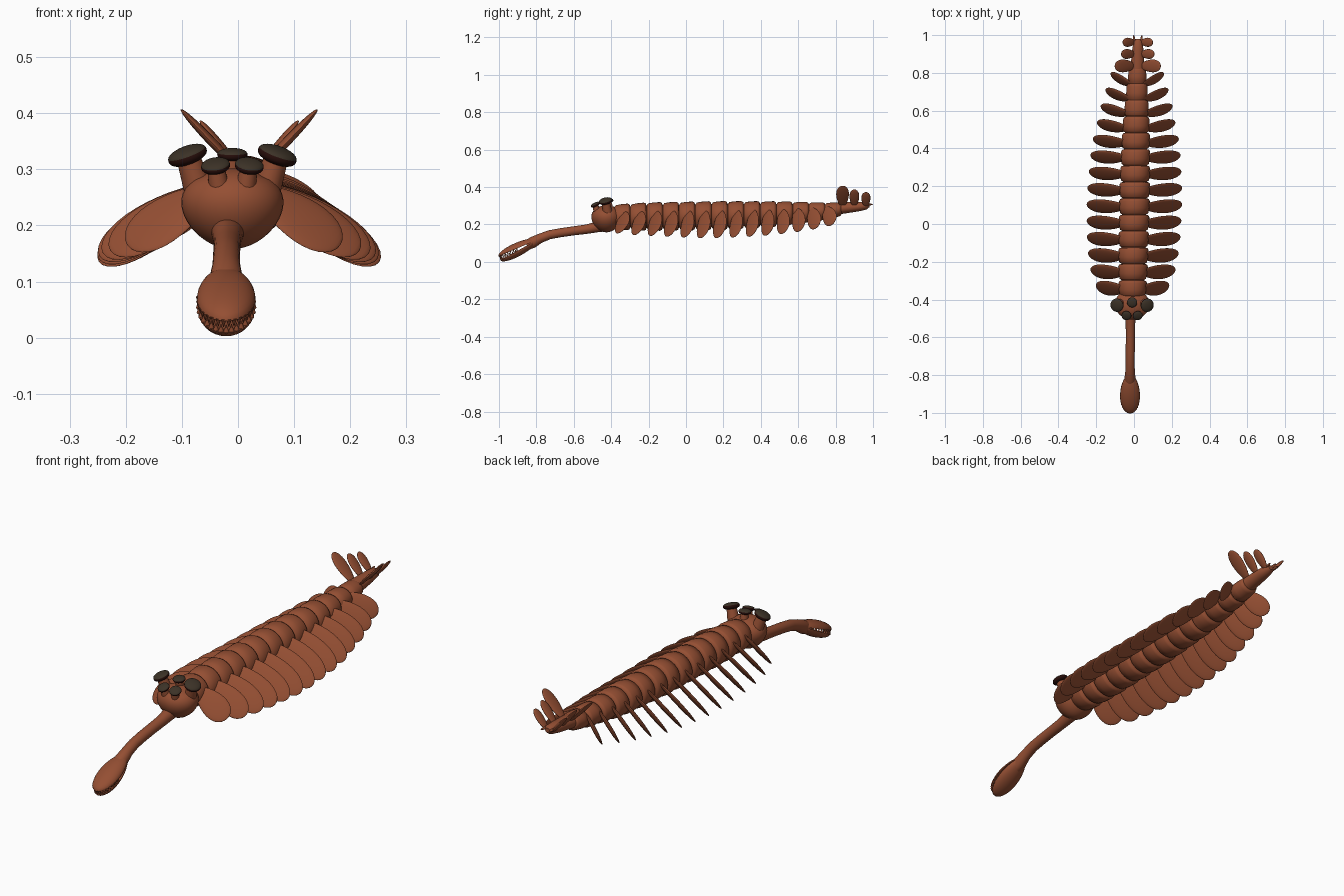
import bpy, bmesh, math
from math import sin, cos, pi, radians
from mathutils import Vector, Matrix

if "Cube" in bpy.data.objects:
    bpy.data.objects.remove(bpy.data.objects["Cube"])


def material(name, rgb):
    m = bpy.data.materials.new(name)
    m.use_nodes = True
    m.diffuse_color = (*rgb, 1)
    m.node_tree.nodes["Principled BSDF"].inputs["Base Color"].default_value = (*rgb, 1)
    return m


BROWN = material("rust brown", (0.30, 0.078, 0.033))
CAP = material("dark olive", (0.045, 0.032, 0.02))
RIM = material("dark maroon", (0.02, 0.004, 0.003))


def finish(name, bm, mats=(BROWN,), angle=50):
    bmesh.ops.recalc_face_normals(bm, faces=bm.faces)
    me = bpy.data.meshes.new(name)
    bm.to_mesh(me)
    bm.free()
    ob = bpy.data.objects.new(name, me)
    bpy.context.collection.objects.link(ob)
    for m in mats:
        me.materials.append(m)
    bpy.ops.object.select_all(action='DESELECT')
    ob.select_set(True)
    bpy.context.view_layer.objects.active = ob
    bpy.ops.object.shade_smooth_by_angle(angle=radians(angle))
    return ob


def loft(name, rings, n=28):
    """Closed tube through elliptical rings: (centre, x radius, z radius, pitch)."""
    bm = bmesh.new()
    loops = []
    for c, rx, rz, pitch in rings:
        rot = Matrix.Rotation(pitch, 3, 'X')
        loops.append([bm.verts.new(Vector(c) + rot @ Vector(
            (rx * cos(2 * pi * i / n), 0, rz * sin(2 * pi * i / n)))) for i in range(n)])
    for a, b in zip(loops, loops[1:]):
        for i in range(n):
            j = (i + 1) % n
            bm.faces.new((a[i], a[j], b[j], b[i]))
    bm.faces.new(loops[0])
    bm.faces.new(loops[-1])
    return finish(name, bm)


def blade(name, root, tip, chord_hint, half_chord, half_thick, flare=0.22):
    """Flat paddle running from root to tip, widest towards the tip."""
    root, tip = Vector(root), Vector(tip)
    d = (tip - root).normalized()
    c = Vector(chord_hint)
    c = (c - d * c.dot(d)).normalized()
    frame = Matrix((d, c, d.cross(c))).transposed()
    half = (tip - root).length / 2
    bm = bmesh.new()
    bmesh.ops.create_uvsphere(bm, u_segments=24, v_segments=16, radius=1)
    for v in bm.verts:
        x, y, z = v.co.z, v.co.x, v.co.y
        w = half_chord * (1 - flare * 0.6 + flare * x)
        v.co = (root + tip) / 2 + frame @ Vector((x * half, y * w, z * half_thick))
    return finish(name, bm)


def interp(table, y):
    for a, b in zip(table, table[1:]):
        if y <= b[0]:
            t = max(0, (y - a[0]) / (b[0] - a[0]))
            return [p + (q - p) * t for p, q in zip(a[1:], b[1:])]
    return table[-1][1:]


def mid_x(y):
    return 0.022 * y


# Body outline: y, centre z, x radius, z radius
OUTLINE = [(-0.4, 0.24, 0.07, 0.065), (-0.2, 0.242, 0.078, 0.075), (0.2, 0.248, 0.08, 0.076),
           (0.5, 0.256, 0.072, 0.067), (0.75, 0.272, 0.052, 0.045), (0.86, 0.285, 0.04, 0.032)]
SEGMENTS, STEP, FIRST = 14, 0.0868, -0.34

# Segmented trunk, each ring flaring and then pinching in
rings = []
for k in range(SEGMENTS):
    for f, s in ((-0.5, 0.80), (-0.42, 0.94), (-0.1, 1.0), (0.32, 1.02), (0.44, 0.95), (0.48, 0.80)):
        y = FIRST + (k + f) * STEP
        z, rx, rz = interp(OUTLINE, y)
        rings.append(((mid_x(y), y, z), rx * s, rz * s, 0))
loft("trunk", rings)

# Swimming lobes along both sides
TIP_X = (0.19, 0.222, 0.237, 0.245, 0.248, 0.25, 0.248, 0.242, 0.236, 0.225, 0.205, 0.188, 0.165, 0.14)
TIP_Z = (0.165, 0.155, 0.15, 0.145, 0.14, 0.135, 0.135, 0.138, 0.142, 0.148, 0.158, 0.17, 0.185, 0.205)
for k in range(SEGMENTS):
    y = FIRST + k * STEP
    z, rx, rz = interp(OUTLINE, y)
    sweep = 0.05 * max(0, (k - 8) / 5)
    for s, side in ((1, "left"), (-1, "right")):
        blade(f"{side}_lobe_{k + 1}",
              (mid_x(y) + s * rx * 0.55, y - sweep, z + rz * 0.35),
              (mid_x(y) + s * TIP_X[k], y, TIP_Z[k]),
              (s * 0.4, 0.72, 0.6), 0.062 - 0.012 * k / 13, 0.009)

# Tail stem
loft("tail_stem", [((mid_x(y), y, z), r, r * 0.85, 0) for y, z, r in (
    (0.76, 0.275, 0.042), (0.84, 0.288, 0.036), (0.92, 0.295, 0.03), (0.965, 0.3, 0.024), (0.98, 0.302, 0.012))])

# Tail fan blades and end prongs
for s, side in ((1, "left"), (-1, "right")):
    for k, (y, dx, z, w) in enumerate(((0.825, 0.122, 0.407, 0.038), (0.888, 0.088, 0.387, 0.029),
                                       (0.95, 0.08, 0.373, 0.027))):
        blade(f"{side}_tail_blade_{k + 1}", (0.02 + s * 0.012, y + 0.012, 0.292),
              (0.02 + s * dx, y + 0.012, z), (0, 1, 0.05), w, 0.008)
    blade(f"{side}_tail_prong", (0.02 + s * 0.012, 0.92, 0.3), (0.02 + s * 0.022, 1.0, 0.308),
          (1, 0, 0), 0.007, 0.006, 0)

# Head: broad top tapering to a narrow chin
HX = -0.01
bm = bmesh.new()
bmesh.ops.create_uvsphere(bm, u_segments=36, v_segments=24, radius=1)
for v in bm.verts:
    x, y, z = v.co
    taper = 1 + 0.16 * z
    ledge = 0.9 if z > 0.75 else 1
    v.co = (HX + x * 0.09 * taper * ledge, -0.425 + y * 0.08 * taper, 0.23 + z * 0.072)
finish("head", bm)

# Five stalked mushroom eyes: x offset, y, z, radius, outward lean, forward lean
EYES = {"right_outer": (-0.08, -0.43, 0.325, 0.036, -20, 12), "left_outer": (0.08, -0.43, 0.325, 0.036, 20, 12),
        "middle": (0, -0.415, 0.326, 0.027, 0, 8),
        "right_front": (-0.03, -0.485, 0.306, 0.026, -8, 25), "left_front": (0.03, -0.485, 0.306, 0.026, 8, 25)}
for name, (dx, y, z, r, out, fwd) in EYES.items():
    rot = Matrix.Rotation(radians(out), 4, 'Y') @ Matrix.Rotation(radians(fwd), 4, 'X')
    place = Matrix.Translation((HX + dx, y, z)) @ rot
    bm = bmesh.new()
    bmesh.ops.create_uvsphere(bm, u_segments=28, v_segments=16, radius=1)
    for f in bm.faces:
        f.material_index = 0 if f.calc_center_median().z > 0.15 else 1
    for v in bm.verts:
        flat = math.copysign(abs(v.co.z) ** 0.8, v.co.z)
        v.co = place @ Vector((v.co.x * r, v.co.y * r, flat * r * 0.42))
    finish(name + "_eye", bm, (CAP, RIM))
    bm = bmesh.new()
    top = place @ Vector((0, 0, 0))
    base = Vector((HX + dx * 0.72, y + 0.012, 0.255))
    axis = top - base
    bmesh.ops.create_cone(bm, cap_ends=True, segments=20, radius1=r * 0.75, radius2=r * 0.58, depth=axis.length,
                          matrix=Matrix.Translation((top + base) / 2) @ axis.to_track_quat('Z', 'Y').to_matrix().to_4x4())
    finish(name + "_stalk", bm)

# Flexible trunk-like proboscis
PX = -0.021
PATH = [(-0.40, 0.195, 0.03), (-0.47, 0.188, 0.029), (-0.53, 0.175, 0.025), (-0.60, 0.166, 0.024),
        (-0.67, 0.156, 0.024), (-0.73, 0.145, 0.024), (-0.78, 0.126, 0.025), (-0.82, 0.104, 0.03), (-0.85, 0.088, 0.026)]
rings = []
for i, (y, z, r) in enumerate(PATH):
    a, b = PATH[max(i - 1, 0)], PATH[min(i + 1, len(PATH) - 1)]
    rings.append(((PX + 0.008 * (y + 0.8), y, z), r, r, math.atan2(b[1] - a[1], b[0] - a[0])))
loft("proboscis", rings)

# Grasping claw: two half shells hinged at the back, edged with teeth
LENGTH, WIDTH, DEPTH = 0.112, 0.052, 0.03
hinge = Matrix.Translation((PX, -0.797, 0.117)) @ Matrix.Rotation(radians(26), 4, 'X')
for s, jaw in ((1, "upper"), (-1, "lower")):
    place = hinge @ Matrix.Rotation(radians(-s * 3), 4, 'X')
    bm = bmesh.new()
    bmesh.ops.create_uvsphere(bm, u_segments=32, v_segments=16, radius=1)
    bmesh.ops.bisect_plane(bm, geom=bm.verts[:] + bm.edges[:] + bm.faces[:], plane_co=(0, 0, 0),
                           plane_no=(0, 0, -s), clear_outer=True)
    bmesh.ops.holes_fill(bm, edges=[e for e in bm.edges if e.is_boundary])
    for v in bm.verts:
        x, y, z = v.co
        v.co = place @ Vector((x * WIDTH * (1 - 0.1 * y), (y - 1) * LENGTH, z * DEPTH))
    finish(jaw + "_jaw", bm, angle=40)
    bm = bmesh.new()
    for k in range(17):
        a = pi * (1.02 + 0.96 * (k + 0.5 * (s < 0)) / 17)
        spot = Vector((0.93 * WIDTH * cos(a) * (1 - 0.1 * sin(a)), (0.95 * sin(a) - 1) * LENGTH, -s * 0.006))
        bmesh.ops.create_cone(bm, cap_ends=True, segments=8, radius1=0.0055, radius2=0.0005, depth=0.016,
                              matrix=place @ Matrix.Translation(spot) @ Matrix.Rotation(pi if s > 0 else 0, 4, 'X'))
    finish(jaw + "_teeth", bm)
